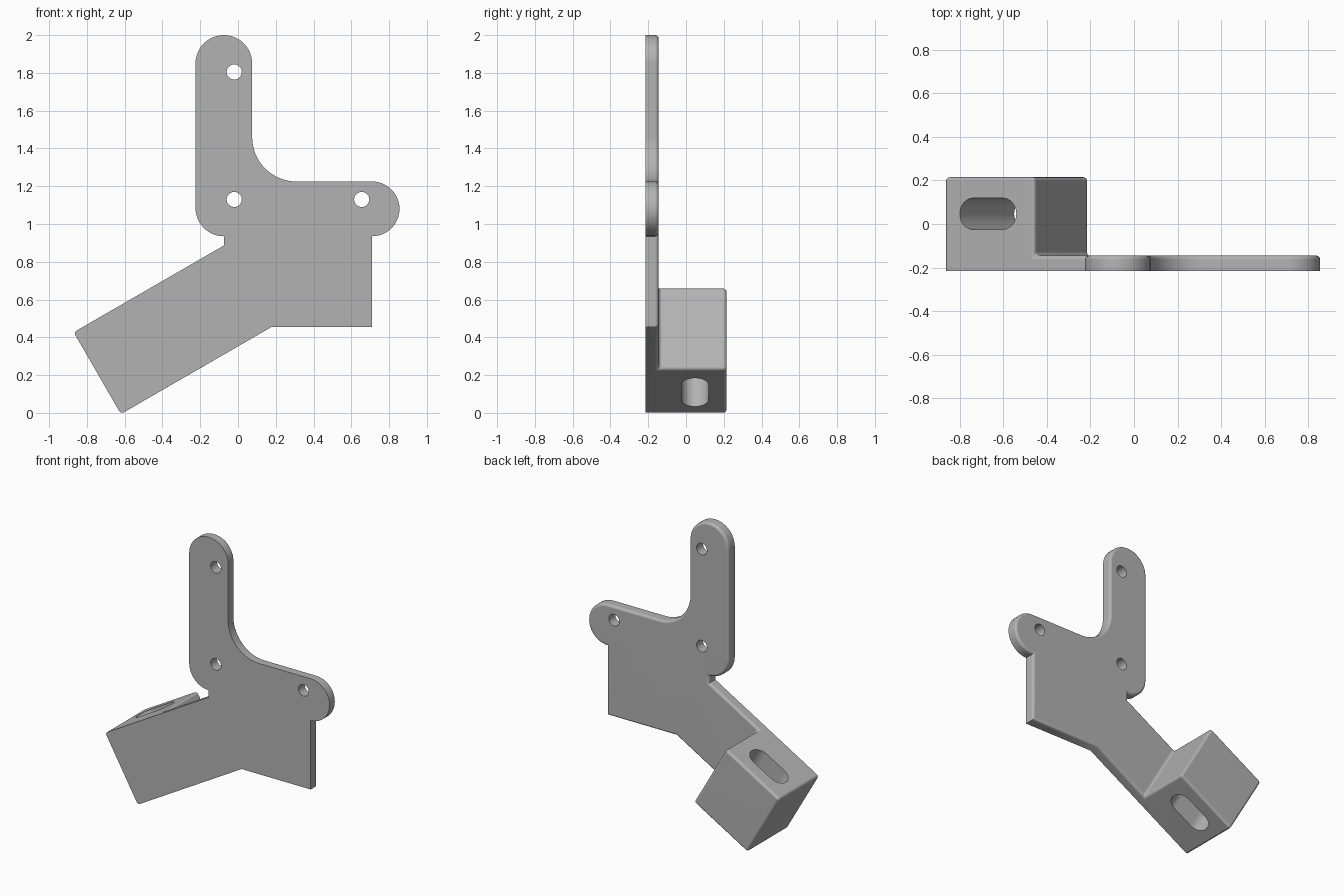
import bpy, bmesh
from math import radians, sin, cos, pi
from mathutils import Vector, Matrix

cube = bpy.data.objects.get("Cube")
if cube:
    bpy.data.objects.remove(cube, do_unlink=True)

FRONT, MID, BACK = -0.215, -0.145, 0.215
ALONG = Vector((cos(pi / 6), sin(pi / 6)))      # direction of the sloping arm, in x-z
ACROSS = Vector((-sin(pi / 6), cos(pi / 6)))
WIDTH, LENGTH, ROUND = 0.5, 0.475, 0.018

grey = bpy.data.materials.new("grey_plastic")
grey.use_nodes = True
colour = (0.45, 0.45, 0.45, 1)
grey.diffuse_color = colour
grey.node_tree.nodes["Principled BSDF"].inputs["Base Color"].default_value = colour


def arc(x, z, r, start, end, steps=24):
    turn = [radians(start + (end - start) * i / steps) for i in range(steps + 1)]
    return [Vector((x + r * cos(a), z + r * sin(a))) for a in turn]


def make_object(name, bm):
    bmesh.ops.recalc_face_normals(bm, faces=bm.faces[:])
    mesh = bpy.data.meshes.new(name)
    bm.to_mesh(mesh)
    bm.free()
    mesh.materials.append(grey)
    obj = bpy.data.objects.new(name, mesh)
    bpy.context.collection.objects.link(obj)
    return obj


def prism(name, points, low, high, place):
    """Extrude a closed 2D loop between two heights, then place it."""
    bm = bmesh.new()
    a, b = ([bm.verts.new(place @ Vector((p.x, p.y, h))) for p in points] for h in (low, high))
    bm.faces.new(a)
    bm.faces.new(b)
    for i in range(len(a)):
        j = (i + 1) % len(a)
        bm.faces.new((a[i], a[j], b[j], b[i]))
    return make_object(name, bm)


# Outline of the plate, with the four block corners first
low_end = Vector((-0.62, -0.006))
high_end = low_end + ACROSS * WIDTH
block = [low_end + ALONG * LENGTH, low_end, high_end, high_end + ALONG * LENGTH]
outline = block + [Vector((-0.075, 0.886))]
outline += arc(-0.075, 1.085, 0.15, 270, 180, 12)
outline += arc(-0.075, 1.85, 0.15, 180, 0)
outline += arc(0.31, 1.46, 0.235, 180, 270, 16)
outline += arc(0.71, 1.08, 0.145, 90, -90)
outline += [Vector((0.71, 0.455)), Vector((0.178, 0.455))]

# Plate and block as one solid
bm = bmesh.new()
front, mid = ([bm.verts.new((p.x, y, p.y)) for p in outline] for y in (FRONT, MID))
back = [bm.verts.new((p.x, BACK, p.y)) for p in block]
bm.faces.new(front)
bm.faces.new([mid[0]] + mid[3:])
bm.faces.new(back)
for i in range(len(front)):
    j = (i + 1) % len(front)
    bm.faces.new((front[i], front[j], mid[j], mid[i]))
for i in range(4):
    j = (i + 1) % 4
    bm.faces.new((mid[i], mid[j], back[j], back[i]))
bmesh.ops.recalc_face_normals(bm, faces=bm.faces[:])
bmesh.ops.dissolve_limit(bm, angle_limit=radians(1), verts=bm.verts[:], edges=bm.edges[:])


def is_rounded(edge):
    a, b = (v.co for v in edge.verts)
    if edge.calc_face_angle(0) < radians(60) or max(a.y, b.y) < MID - 0.01:
        return False
    return abs(a.y - b.y) < 0.001 or a.x < -0.15


# Soft back edges and block corners
bmesh.ops.bevel(bm, geom=[e for e in bm.edges if is_rounded(e)], offset=ROUND,
                offset_type='OFFSET', segments=4, profile=0.5, affect='EDGES',
                clamp_overlap=False)
bracket = make_object("bracket", bm)

# Screw holes, cut front to back
to_front = Matrix(((1, 0, 0), (0, 0, 1), (0, 1, 0)))
cutters = [prism("hole_cutter", arc(x, z, 0.04, 0, 360, 32)[:-1], -0.4, 0.1, to_front)
           for x, z in ((-0.02, 1.805), (-0.02, 1.13), (0.655, 1.13))]

# Slot, cut through the block across the arm
slot = arc(0.078, 0, 0.072, -90, 90, 16) + arc(-0.078, 0, 0.072, 90, 270, 16)
centre = low_end + ALONG * 0.23
to_arm = Matrix(((ALONG.x, 0, ACROSS.x, centre.x), (0, 1, 0, 0.047),
                 (ALONG.y, 0, ACROSS.y, centre.y), (0, 0, 0, 1)))
cutters.append(prism("slot_cutter", slot, -0.2, WIDTH + 0.2, to_arm))

bpy.ops.object.select_all(action='DESELECT')
bracket.select_set(True)
bpy.context.view_layer.objects.active = bracket
for cutter in cutters:
    cutter.hide_render = True
    cut = bracket.modifiers.new("cut", 'BOOLEAN')
    cut.operation, cut.solver, cut.object = 'DIFFERENCE', 'EXACT', cutter
    bpy.ops.object.modifier_apply(modifier=cut.name)
    bpy.data.objects.remove(cutter, do_unlink=True)

bpy.ops.object.shade_smooth_by_angle(angle=radians(32))
normals = bracket.modifiers.new("flat_faces", 'WEIGHTED_NORMAL')
normals.keep_sharp = True
